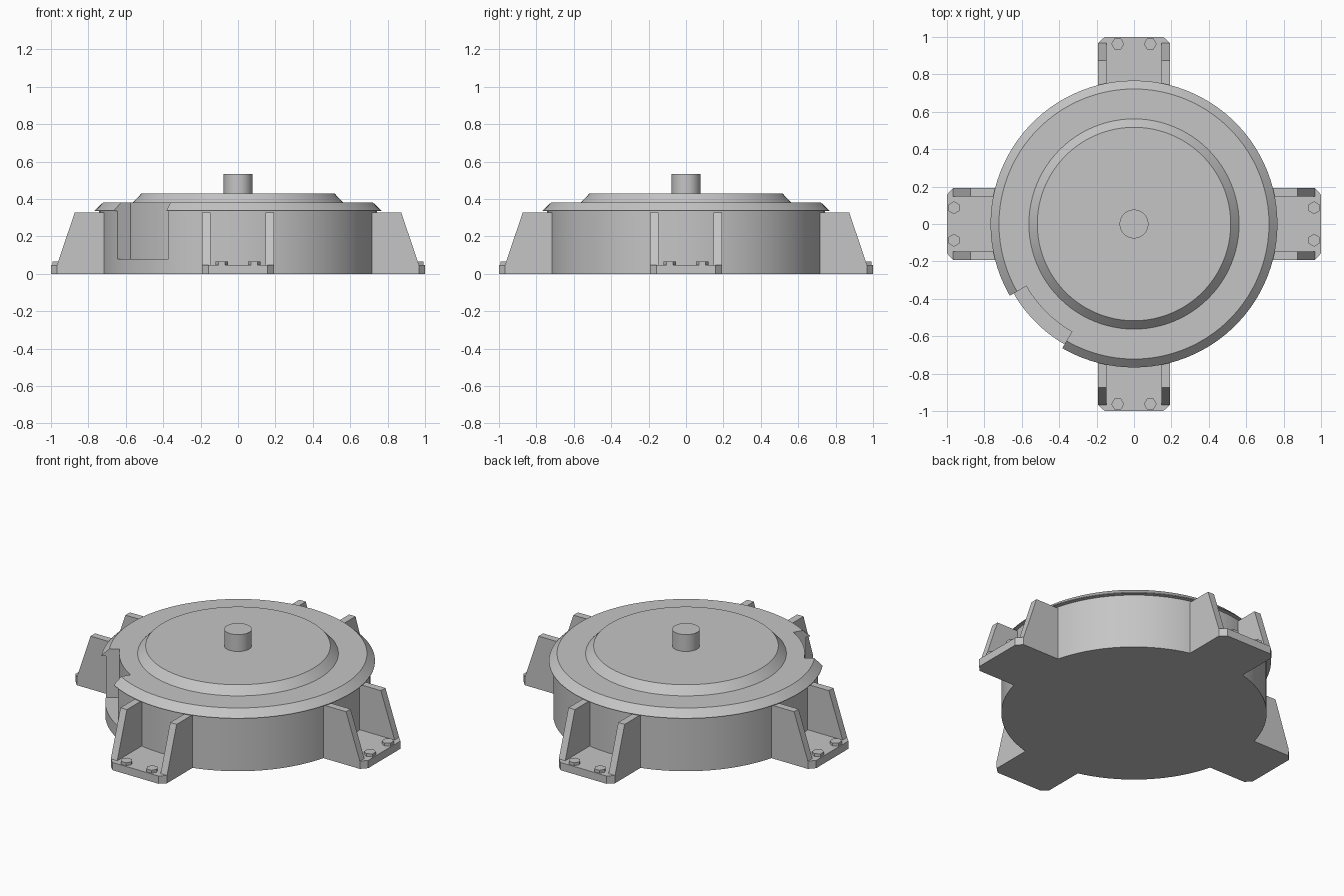
import bpy, bmesh
from math import radians, cos, sin, pi
from mathutils import Matrix, Vector

cube = bpy.data.objects.get("Cube")
if cube:
    bpy.data.objects.remove(cube, do_unlink=True)

grey = bpy.data.materials.new("cast grey")
grey.use_nodes = True
colour = (0.56, 0.56, 0.56, 1)
grey.diffuse_color = colour
grey.node_tree.nodes["Principled BSDF"].inputs["Base Color"].default_value = colour


def finish(bm, name, smooth=False):
    """Turn a bmesh into a grey object."""
    bmesh.ops.recalc_face_normals(bm, faces=bm.faces)
    mesh = bpy.data.meshes.new(name)
    bm.to_mesh(mesh)
    bm.free()
    mesh.materials.append(grey)
    obj = bpy.data.objects.new(name, mesh)
    bpy.context.collection.objects.link(obj)
    if smooth:
        shade(obj)
    return obj


def shade(obj):
    bpy.ops.object.select_all(action='DESELECT')
    obj.select_set(True)
    bpy.context.view_layer.objects.active = obj
    bpy.ops.object.shade_smooth_by_angle(angle=radians(25))


def lathe(name, profile, segments, smooth=True):
    """Stack of rings from (radius, height) pairs, closed at both ends."""
    bm = bmesh.new()
    rings = []
    for r, z in profile:
        angles = [2 * pi * i / segments for i in range(segments)]
        rings.append([bm.verts.new((r * cos(a), r * sin(a), z)) for a in angles])
    for low, high in zip(rings, rings[1:]):
        for i in range(segments):
            j = (i + 1) % segments
            bm.faces.new((low[i], low[j], high[j], high[i]))
    bm.faces.new(rings[0][::-1])
    bm.faces.new(rings[-1])
    return finish(bm, name, smooth)


def prism(name, outline, depth, turn=0.0):
    """Extrude a flat outline along a vector, then turn it about z."""
    bm = bmesh.new()
    face = bm.faces.new([bm.verts.new(p) for p in outline])
    new = bmesh.ops.extrude_face_region(bm, geom=[face])["geom"]
    verts = [v for v in new if isinstance(v, bmesh.types.BMVert)]
    bmesh.ops.translate(bm, verts=verts, vec=Vector(depth))
    bm.transform(Matrix.Rotation(turn, 4, 'Z'))
    return finish(bm, name)


# Round housing with overhanging bevelled rim
housing = lathe("housing", [(0.743, 0), (0.743, 0.335), (0.767, 0.335),
                            (0.767, 0.338), (0.722, 0.381)], 100)

# Side recess cut into the housing
arc = [radians(210 + 2.5 * i) for i in range(13)]
sector = [(0.665 * cos(a), 0.665 * sin(a), 0.08) for a in arc]
sector += [(0.9 * cos(a), 0.9 * sin(a), 0.08) for a in reversed(arc)]
cutter = prism("recess_cutter", sector, (0, 0, 0.4))
cutter.hide_render = True
cut = housing.modifiers.new("recess", 'BOOLEAN')
cut.operation = 'DIFFERENCE'
cut.solver = 'EXACT'
cut.object = cutter
bpy.context.view_layer.objects.active = housing
bpy.ops.object.modifier_apply(modifier=cut.name)
bpy.data.objects.remove(cutter, do_unlink=True)
shade(housing)

# Raised cap and central shaft
lathe("raised_cap", [(0.562, 0.37), (0.562, 0.381), (0.517, 0.429)], 96)
lathe("shaft", [(0.077, 0.41), (0.077, 0.533)], 48)

# Four mounting feet
PLATE, HALF, CORNER = 0.048, 0.192, 0.967
for k, side in enumerate(("left", "back", "right", "front")):
    turn = k * pi / 2
    bevel = HALF - 0.035
    plate = [(0.7, -HALF, 0), (CORNER, -HALF, 0), (1, -bevel, 0),
             (1, bevel, 0), (CORNER, HALF, 0), (0.7, HALF, 0)]
    prism(side + "_foot_plate", plate, (0, 0, PLATE), turn)
    for s, tag in ((1, "a"), (-1, "b")):
        # Sloped stiffening rib
        y = s * HALF
        rib = [(0.7, y, PLATE), (CORNER, y, PLATE), (0.873, y, 0.328), (0.7, y, 0.328)]
        prism(f"{side}_rib_{tag}", rib, (0, -s * 0.044, 0), turn)
        # Hexagonal bolt head
        hexagon = [(0.963 + 0.034 * sin(i * pi / 3), s * 0.087 + 0.034 * cos(i * pi / 3), PLATE)
                   for i in range(6)]
        prism(f"{side}_bolt_{tag}", hexagon, (0, 0, 0.018), turn)
